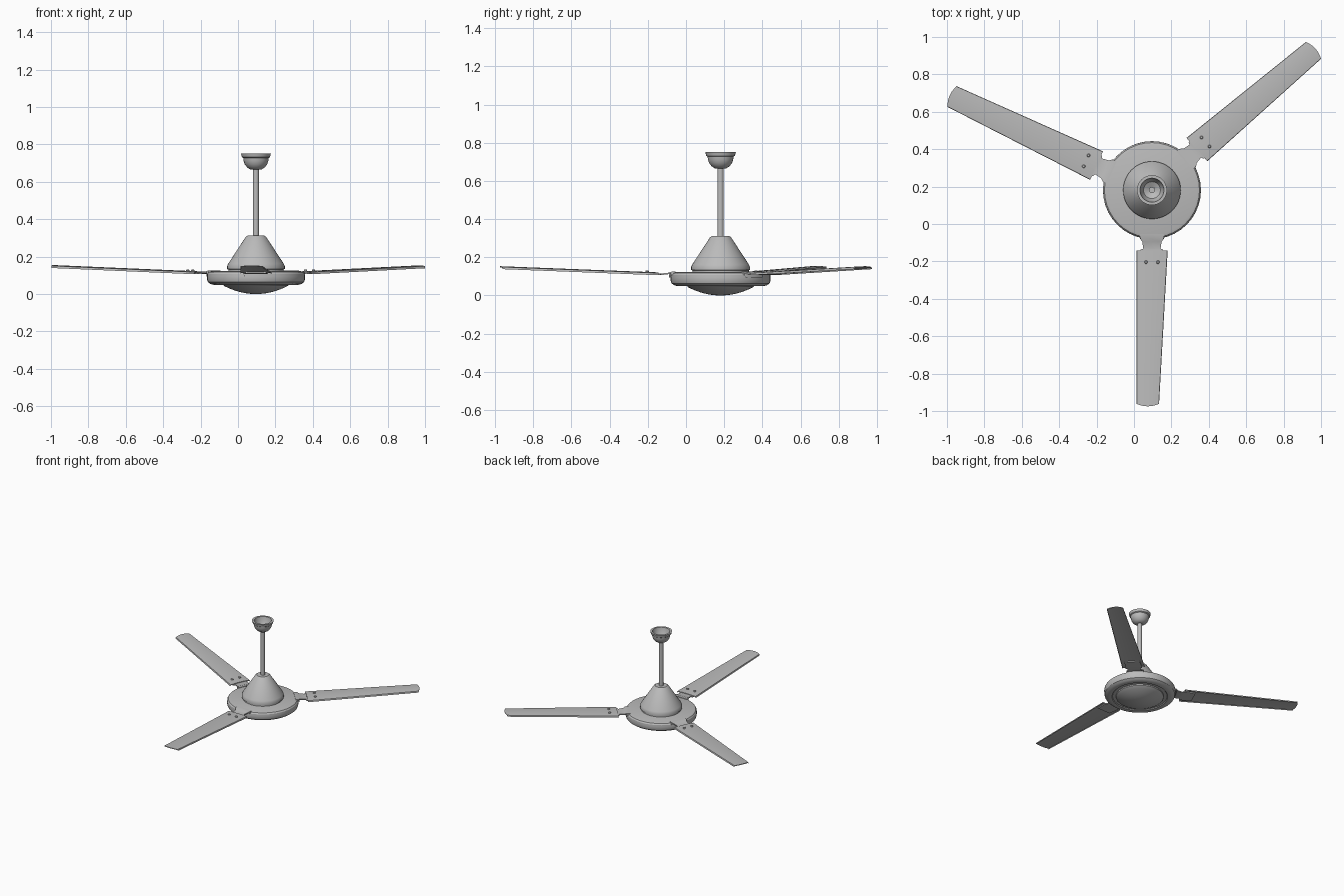
import bpy, bmesh, math

if "Cube" in bpy.data.objects:
    bpy.data.objects.remove(bpy.data.objects["Cube"])

CX, CY = 0.096, 0.181
grey = bpy.data.materials.new("fan_grey")
grey.diffuse_color = (0.50, 0.50, 0.50, 1)
grey.use_nodes = True
grey.node_tree.nodes["Principled BSDF"].inputs["Base Color"].default_value = grey.diffuse_color


def make(name, verts, faces):
    me = bpy.data.meshes.new(name)
    me.from_pydata(verts, [], faces)
    bm = bmesh.new()
    bm.from_mesh(me)
    bmesh.ops.remove_doubles(bm, verts=bm.verts, dist=1e-5)
    bmesh.ops.recalc_face_normals(bm, faces=bm.faces)
    bm.to_mesh(me)
    bm.free()
    me.materials.append(grey)
    ob = bpy.data.objects.new(name, me)
    bpy.context.collection.objects.link(ob)
    bpy.ops.object.select_all(action='DESELECT')
    ob.select_set(True)
    bpy.context.view_layer.objects.active = ob
    bpy.ops.object.shade_smooth_by_angle(angle=math.radians(30))


def lathe(name, profile, n=48, cx=CX, cy=CY):
    verts, faces = [], []
    m = len(profile)
    for i in range(n):
        a = 2 * math.pi * i / n
        verts += [(cx + r * math.cos(a), cy + r * math.sin(a), z) for r, z in profile]
    for i in range(n):
        j = (i + 1) % n
        for k in range(m - 1):
            faces.append((i * m + k, j * m + k, j * m + k + 1, i * m + k + 1))
    make(name, verts, faces)


def slab(name, top, thick, place):
    """Closed sheet from a grid of (u, v, z) rows, thickened downwards."""
    R, C = len(top), len(top[0])
    N = R * C
    verts = [place(*p) for row in top for p in row]
    verts += [place(u, v, z - thick) for row in top for u, v, z in row]
    faces = []
    for i in range(R - 1):
        for j in range(C - 1):
            q = (i * C + j, i * C + j + 1, (i + 1) * C + j + 1, (i + 1) * C + j)
            faces += [q, tuple(N + k for k in reversed(q))]
    rim = [j for j in range(C)] + [i * C + C - 1 for i in range(1, R)]
    rim += [(R - 1) * C + j for j in range(C - 2, -1, -1)] + [i * C for i in range(R - 2, 0, -1)]
    for k, a in enumerate(rim):
        b = rim[(k + 1) % len(rim)]
        faces.append((a, b, N + b, N + a))
    make(name, verts, faces)


# motor housing: flat drum with bevelled rim and a recessed underside
lathe("motor_housing", [(0, 0.122), (0.24, 0.122), (0.254, 0.118), (0.261, 0.108), (0.262, 0.095),
                        (0.262, 0.078), (0.257, 0.064), (0.244, 0.054), (0.225, 0.049),
                        (0.205, 0.049), (0.2, 0.055), (0.18, 0.055), (0, 0.055)], 40)
# shallow bottom dome
lathe("bottom_dome", [(0, 0.056), (0.175, 0.056), (0.174, 0.046)] +
      [(0.17 * (1 - t / 8), 0.043 * (1 - t / 8) ** 2) for t in range(9)])
# conical cover with short collar
lathe("cone_cover", [(0, 0.121), (0.148, 0.121), (0.148, 0.131), (0.154, 0.134), (0.154, 0.15), (0.148, 0.163),
                     (0.055, 0.305), (0.045, 0.312), (0, 0.312)])
# down rod
lathe("down_rod", [(0, 0.30), (0.016, 0.30), (0.016, 0.69), (0, 0.69)], 24)
# ceiling canopy, an open bowl
lathe("ceiling_canopy", [(0.016, 0.665), (0.03, 0.666), (0.047, 0.677), (0.06, 0.694), (0.066, 0.712), (0.068, 0.727),
                         (0.075, 0.732), (0.08, 0.751), (0.064, 0.751), (0.058, 0.717), (0.045, 0.692),
                         (0.016, 0.677), (0.016, 0.665)])


def blade_z(u):
    return 0.119 + (u - 0.324) * 0.039


# three blades with brackets and bolts
for n, (deg, length) in enumerate([(270, 1.15), (156, 1.188), (42, 1.15)], 1):
    a = math.radians(deg)

    def place(u, v, z):
        return (CX + u * math.cos(a) - v * math.sin(a), CY + u * math.sin(a) + v * math.cos(a), z)

    # blade: straight on one edge, tapered on the other, bowed tip, small lips turned down
    rows = []
    for i in range(9):
        t = i / 8
        row = []
        for s in (0, 0.015, 0.15, 0.3, 0.5, 0.7, 0.85, 0.985, 1):
            bow = 1 - (2 * s - 1) ** 2
            v = -0.083 + s * (0.167 - 0.046 * t)
            u = 0.324 + t * (length - 0.324 - 0.008 + 0.014 * bow)
            lip = 0.006 if s in (0, 1) else 0
            row.append((u, v, blade_z(u) - 0.002 + 0.004 * bow - lip))
        rows.append(row)
    slab(f"blade_{n}", rows, 0.005, place)

    # bracket: wide foot on the rim, narrow neck, wide plate under the blade
    pts = [(0.235, 0.065, 0.126), (0.262, 0.062, 0.124), (0.275, 0.052, 0.119), (0.312, 0.046, 0.115),
           (0.318, 0.06, 0.115), (0.34, 0.062, 0.1155), (0.41, 0.055, 0.118)]
    slab(f"blade_bracket_{n}", [[(u, -w, z), (u, 0, z), (u, w, z)] for u, w, z in pts], 0.008, place)
    # short lug bent over the drum's rim
    lug = [(0.255, 0.066, 0.12), (0.268, 0.064, 0.115), (0.27, 0.06, 0.104)]
    slab(f"bracket_lug_{n}", [[(u - 0.008, -w, z), (u, 0, z), (u - 0.008, w, z)] for u, w, z in lug], 0.01, place)
    # bolts
    for side in (-1, 1):
        x, y, _ = place(0.385, side * 0.032, 0)
        z = blade_z(0.385)
        lathe(f"blade_bolt_{n}_{'left' if side > 0 else 'right'}",
              [(0, z - 0.01), (0.009, z - 0.01), (0.009, z + 0.006), (0.006, z + 0.01), (0, z + 0.01)], 12, x, y)
